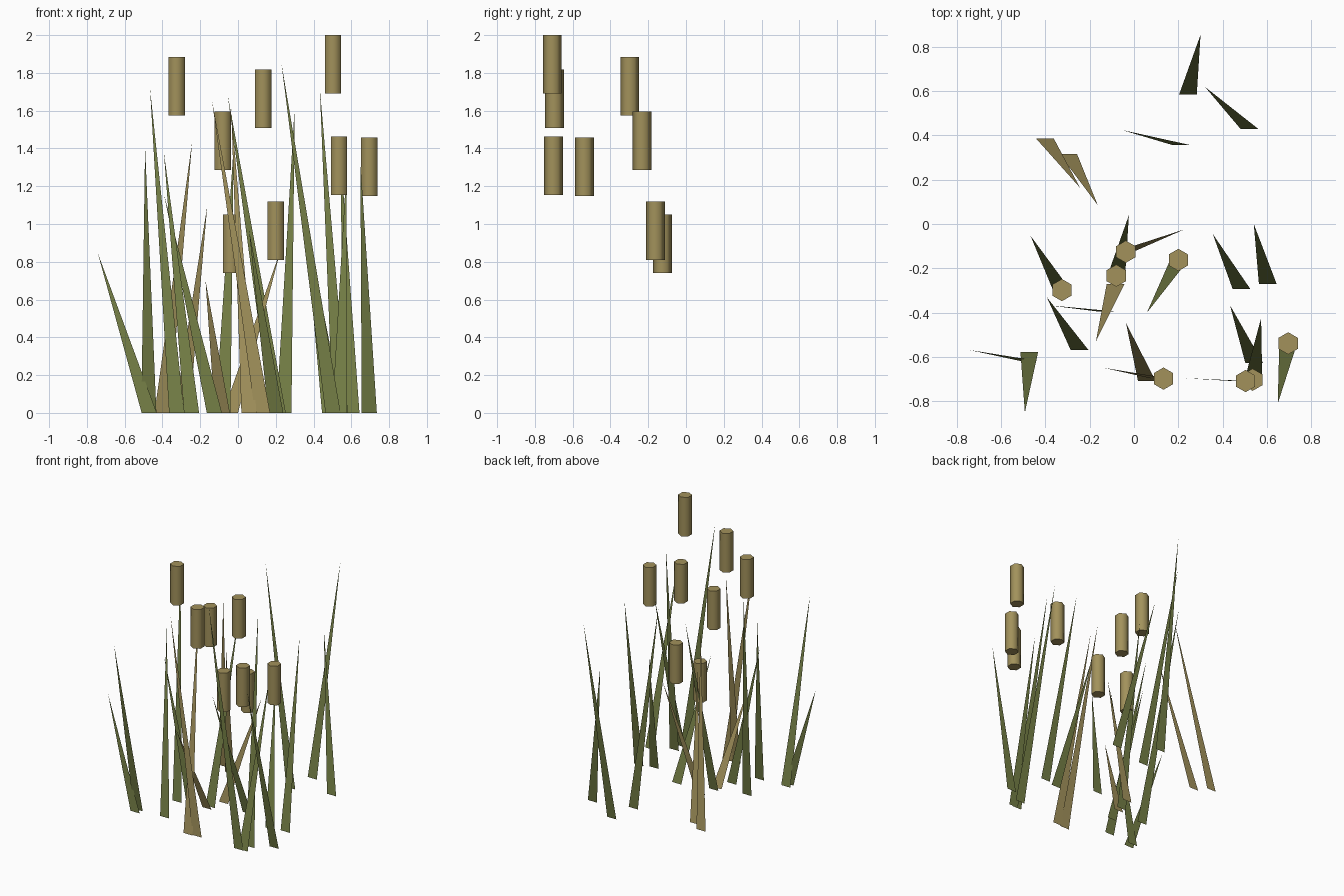
import bpy, math


def material(name, rgb):
    m = bpy.data.materials.new(name)
    m.diffuse_color = (*rgb, 1)
    return m


green = material("leaf_green", (0.175, 0.21, 0.06))
brown = material("dry_brown", (0.36, 0.285, 0.105))
W = 0.04  # half width of a blade at the ground


def blades(name, rows, mat):
    # each blade is one flat triangle, base along x: base x, y, tip x, y, z
    verts, faces = [], []
    for bx, by, tx, ty, tz in rows:
        n = len(verts)
        verts += [(bx - W, by - .004, 0), (bx + W, by - .004, 0), (tx, ty, tz)]
        faces.append((n, n + 1, n + 2))
    me = bpy.data.meshes.new(name)
    me.from_pydata(verts, [], faces)
    me.materials.append(mat)
    bpy.context.collection.objects.link(bpy.data.objects.new(name, me))


# Green reed blades
blades("green_blades", [
    (.243, .587, .30, .853, 1.62), (.52, .433, .32, .618, 1.19),
    (.213, .36, -.055, .424, 1.685), (-.325, -.295, -.466, -.054, 1.72),
    (-.08, -.23, -.023, .04, 1.41), (.20, -.165, .058, -.40, .97),
    (.485, -.29, .355, -.045, 1.0), (.603, -.266, .54, 0, 1.42),
    (-.246, -.563, -.393, -.33, 1.385), (-.125, -.39, -.39, -.366, 1.15),
    (-.47, -.614, -.742, -.568, .845), (-.472, -.572, -.492, -.85, 1.41),
    (.542, -.623, .433, -.367, 1.72),
    (.538, -.70, .573, -.424, 1.27), (.503, -.705, .23, -.695, 1.85),
    (.695, -.535, .648, -.81, 1.33)], green)

# Dry reed blades
blades("dry_blades", [
    (-.402, .39, -.243, .163, 1.435), (-.297, .32, -.163, .084, 1.095),
    (-.083, -.266, -.172, -.53, .70), (.058, -.704, -.036, -.447, 1.61),
    (.13, -.695, -.138, -.648, 1.655), (-.04, -.12, .225, -.025, .86)], brown)

# Hexagonal seed heads: x, y, underside z
for x, y, z in [(-.325, -.298, 1.575), (-.08, -.233, 1.285), (-.037, -.125, .74),
                (.20, -.162, .81), (.133, -.697, 1.507), (.535, -.702, 1.153),
                (.695, -.538, 1.148), (.503, -.708, 1.69)]:
    bpy.ops.mesh.primitive_cylinder_add(vertices=6, radius=.05, depth=.31,
                                        location=(x, y, z + .155))
    head = bpy.context.object
    head.name = "seed_head"
    head.data.materials.append(brown)
    bpy.ops.object.shade_smooth_by_angle(angle=math.radians(65))
